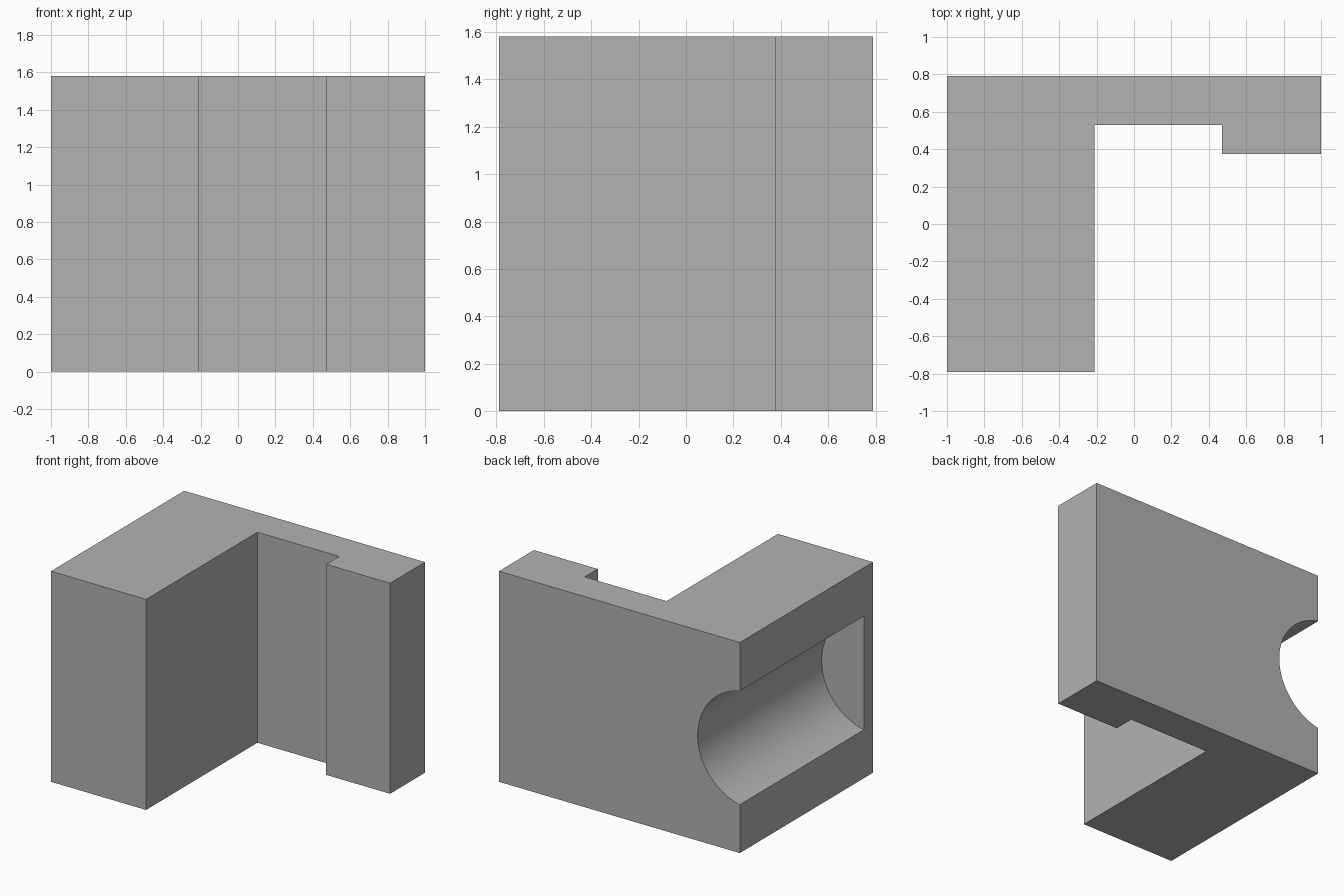
import bpy
import bmesh
import math

default = bpy.data.objects.get("Cube")
if default:
    bpy.data.objects.remove(default, do_unlink=True)

HEIGHT = 1.58
BACK = 0.79

grey = bpy.data.materials.new("plain grey")
grey.use_nodes = True
colour = (0.448, 0.448, 0.448, 1)
grey.diffuse_color = colour
grey.node_tree.nodes["Principled BSDF"].inputs["Base Color"].default_value = colour


def extruded(name, profile, height):
    """Extrude a flat outline upwards into a solid."""
    bm = bmesh.new()
    face = bm.faces.new([bm.verts.new((x, y, 0)) for x, y in profile])
    top = bmesh.ops.extrude_face_region(bm, geom=[face])["geom"]
    verts = [v for v in top if isinstance(v, bmesh.types.BMVert)]
    bmesh.ops.translate(bm, verts=verts, vec=(0, 0, height))
    bmesh.ops.recalc_face_normals(bm, faces=bm.faces)
    mesh = bpy.data.meshes.new(name)
    bm.to_mesh(mesh)
    bm.free()
    mesh.materials.append(grey)
    obj = bpy.data.objects.new(name, mesh)
    bpy.context.collection.objects.link(obj)
    return obj


# Bracket body: thick side block, thin back wall and stepped end lip
body = extruded("bracket_body", [
    (-1, -BACK), (-0.21, -BACK), (-0.21, 0.53), (0.47, 0.53),
    (0.47, 0.375), (1, 0.375), (1, BACK), (-1, BACK),
], HEIGHT)

# Round groove along the outer side, open at the back and blind at the front
front_end, rear_end = -0.68, 1.0
bpy.ops.mesh.primitive_cylinder_add(
    vertices=96, radius=0.435, depth=rear_end - front_end,
    location=(-1.085, (front_end + rear_end) / 2, HEIGHT / 2),
    rotation=(math.pi / 2, 0, 0))
cutter = bpy.context.object
cutter.name = "groove_cutter"
cutter.data.materials.append(grey)
cutter.hide_render = True

cut = body.modifiers.new("groove", "BOOLEAN")
cut.operation = "DIFFERENCE"
cut.solver = "EXACT"
cut.object = cutter

bpy.ops.object.select_all(action="DESELECT")
body.select_set(True)
bpy.context.view_layer.objects.active = body
bpy.ops.object.modifier_apply(modifier=cut.name)
bpy.data.objects.remove(cutter, do_unlink=True)
bpy.ops.object.shade_smooth_by_angle(angle=math.radians(30))
